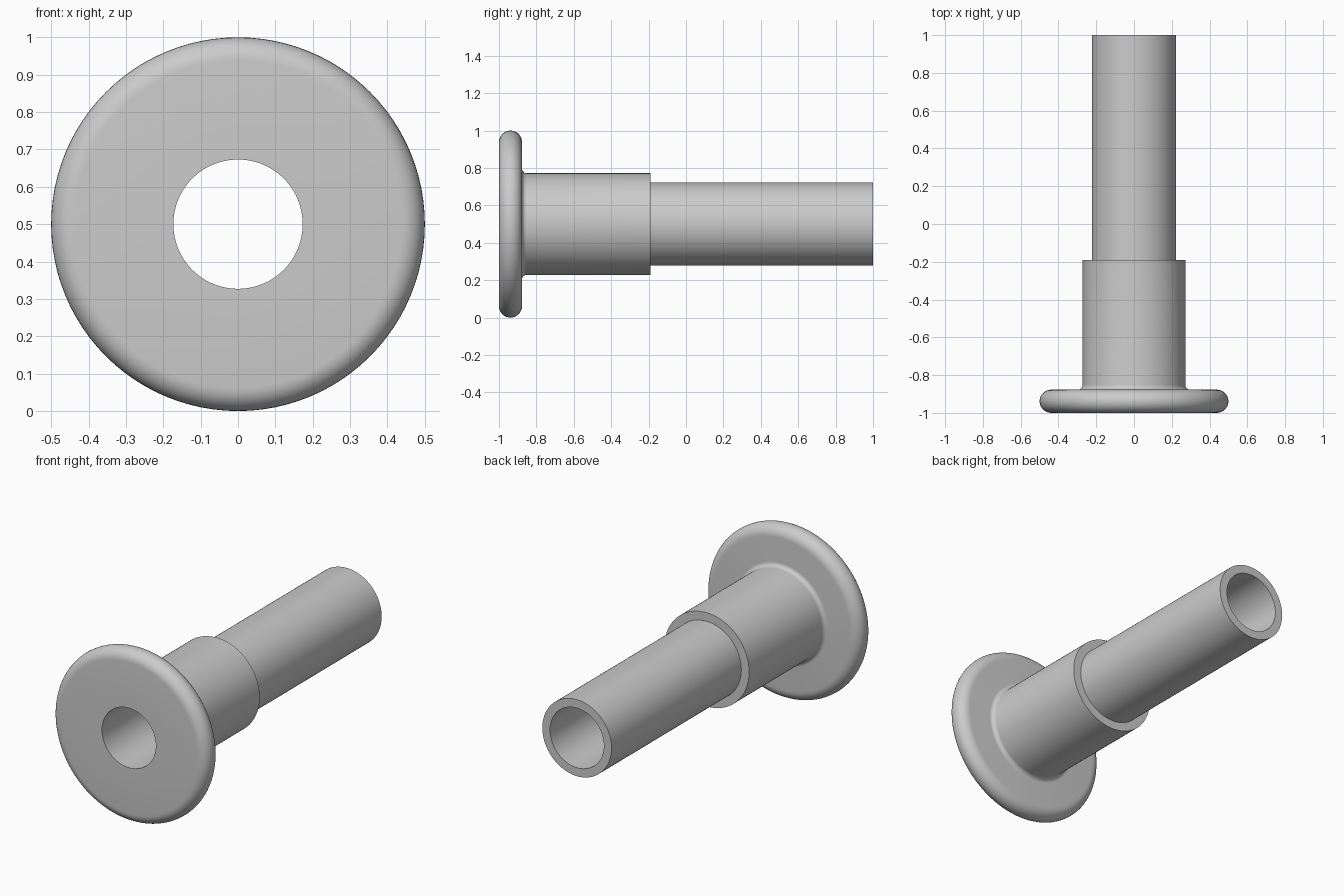
import bpy, bmesh
from math import sin, cos, pi, radians
from mathutils import Vector, Matrix

cube = bpy.data.objects.get("Cube")
if cube:
    bpy.data.objects.remove(cube, do_unlink=True)

SEGMENTS = 96
AXIS_Z = 0.5
BORE_R, TUBE_R, SLEEVE_R, FLANGE_R = 0.173, 0.222, 0.272, 0.5
FRONT, FLANGE_BACK, STEP, BACK = -1.0, -0.877, -0.19, 1.0
ROUND = (FLANGE_BACK - FRONT) / 2
FILLET = 0.025

steel = bpy.data.materials.new("light_grey_metal")
steel.use_nodes = True
grey = (0.6, 0.6, 0.6, 1)
steel.diffuse_color = grey
steel.node_tree.nodes["Principled BSDF"].inputs["Base Color"].default_value = grey


def arc(r, y, radius, start, end, steps):
    """Points (radius, y) along an arc, angles in degrees."""
    angles = [radians(start + (end - start) * i / steps) for i in range(steps + 1)]
    return [(r + radius * cos(a), y + radius * sin(a)) for a in angles]


def lathe(name, profile):
    """Revolve a closed (radius, y) profile around the long axis."""
    bm = bmesh.new()
    verts = [bm.verts.new((r, y, 0)) for r, y in profile]
    edges = [bm.edges.new((v, verts[i - 1])) for i, v in enumerate(verts)]
    bmesh.ops.spin(bm, geom=verts + edges, cent=(0, 0, 0), axis=(0, 1, 0),
                   angle=2 * pi, steps=SEGMENTS, use_merge=True)
    bmesh.ops.remove_doubles(bm, verts=bm.verts, dist=1e-5)
    bmesh.ops.recalc_face_normals(bm, faces=bm.faces)
    bm.transform(Matrix.Translation(Vector((0, 0, AXIS_Z))))
    mesh = bpy.data.meshes.new(name)
    bm.to_mesh(mesh)
    bm.free()
    mesh.materials.append(steel)
    obj = bpy.data.objects.new(name, mesh)
    bpy.context.collection.objects.link(obj)
    bpy.ops.object.select_all(action='DESELECT')
    obj.select_set(True)
    bpy.context.view_layer.objects.active = obj
    bpy.ops.object.shade_smooth_by_angle(angle=radians(30))
    return obj


# One turned piece: rounded flange, filleted sleeve, thinner tube, through bore
profile = [(BORE_R, FRONT)]
profile += arc(FLANGE_R - ROUND, FRONT + ROUND, ROUND, -90, 90, 16)
profile += arc(SLEEVE_R + FILLET, FLANGE_BACK + FILLET, FILLET, -90, -180, 8)
profile += [(SLEEVE_R, STEP), (TUBE_R, STEP), (TUBE_R, BACK), (BORE_R, BACK)]
lathe("flanged_bushing", profile)
